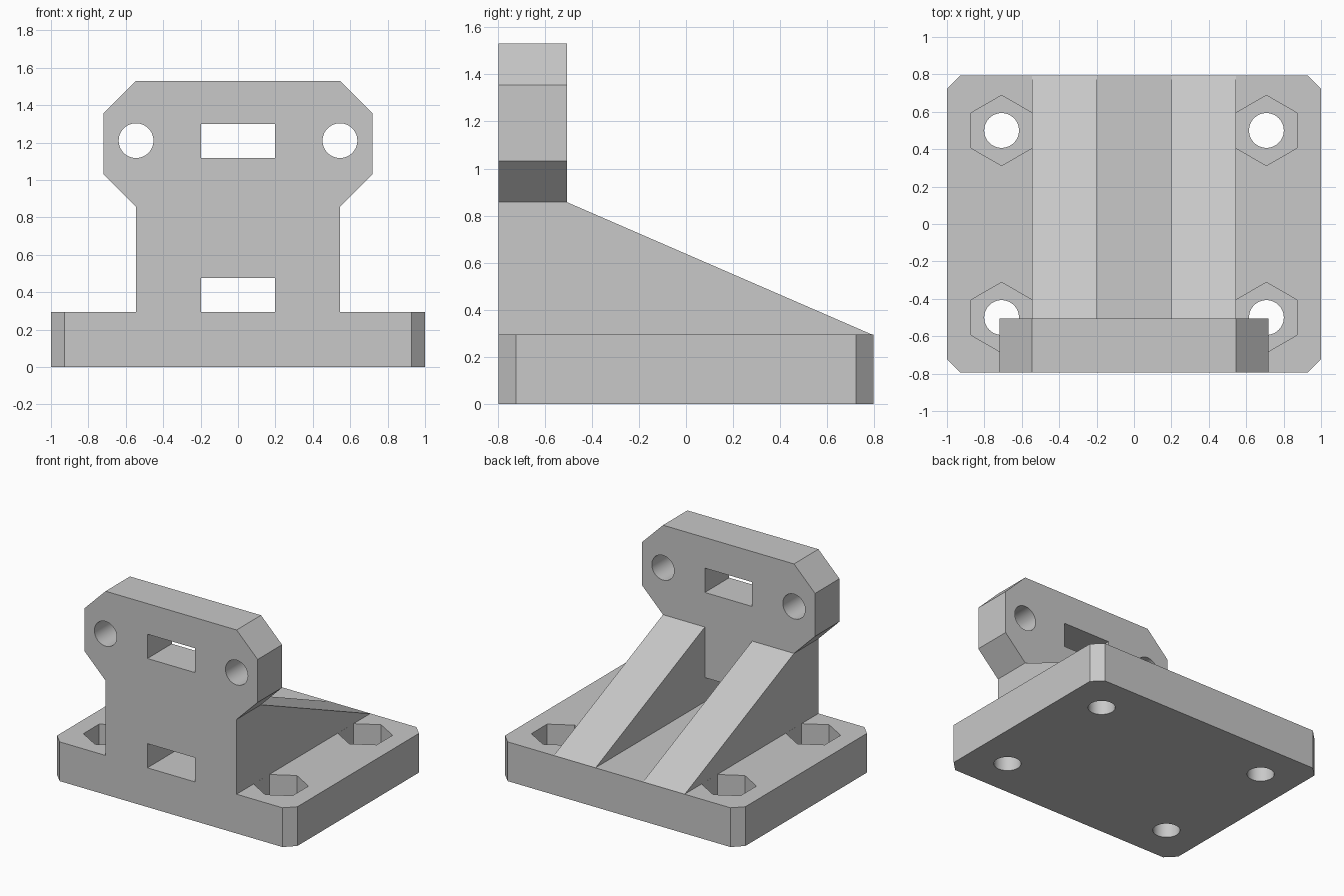
import bpy
import bmesh
from math import radians
from mathutils import Matrix, Vector

cube = bpy.data.objects.get("Cube")
if cube:
    bpy.data.objects.remove(cube, do_unlink=True)

# Main dimensions
BASE_TOP = 0.295
HALF_DEPTH = 0.795
PLATE_BACK = -0.505
COLUMN = 0.545
SLOT = 0.197
HOLE_R = 0.093

grey = bpy.data.materials.new("plain grey")
grey.use_nodes = True
grey.diffuse_color = (0.58, 0.58, 0.58, 1)
grey.node_tree.nodes["Principled BSDF"].inputs["Base Color"].default_value = grey.diffuse_color


def finish(bm, name):
    bmesh.ops.recalc_face_normals(bm, faces=bm.faces)
    mesh = bpy.data.meshes.new(name)
    bm.to_mesh(mesh)
    bm.free()
    mesh.materials.append(grey)
    obj = bpy.data.objects.new(name, mesh)
    bpy.context.collection.objects.link(obj)
    return obj


def prism(name, points, along):
    """Extrude a closed outline of 3D points along a vector."""
    bm = bmesh.new()
    face = bm.faces.new([bm.verts.new(p) for p in points])
    new = bmesh.ops.extrude_face_region(bm, geom=[face])["geom"]
    verts = [v for v in new if isinstance(v, bmesh.types.BMVert)]
    bmesh.ops.translate(bm, verts=verts, vec=Vector(along))
    return finish(bm, name)


def rod(centre, radius, length, sides, turn):
    bm = bmesh.new()
    bmesh.ops.create_cone(bm, cap_ends=True, segments=sides, radius1=radius, radius2=radius,
                          depth=length, matrix=Matrix.Translation(centre) @ turn)
    return finish(bm, "cutter")


def block(x, y, z):
    outline = [(x[0], y[0], z[0]), (x[1], y[0], z[0]), (x[1], y[0], z[1]), (x[0], y[0], z[1])]
    return prism("cutter", outline, (0, y[1] - y[0], 0))


def cut(obj, cutter):
    cutter.hide_render = True
    mod = obj.modifiers.new("cut", "BOOLEAN")
    mod.operation = "DIFFERENCE"
    mod.solver = "EXACT"
    mod.object = cutter
    bpy.ops.object.select_all(action="DESELECT")
    bpy.context.view_layer.objects.active = obj
    obj.select_set(True)
    bpy.ops.object.modifier_apply(modifier=mod.name)
    bpy.data.objects.remove(cutter, do_unlink=True)


def smooth(obj):
    bpy.ops.object.select_all(action="DESELECT")
    bpy.context.view_layer.objects.active = obj
    obj.select_set(True)
    bpy.ops.object.shade_smooth_by_angle(angle=radians(30))


# Base slab with clipped corners
c = 0.073
quarter = [(1, HALF_DEPTH - c), (1 - c, HALF_DEPTH)]
right = [(x, -y) for x, y in reversed(quarter)] + quarter
outline = right + [(-x, y) for x, y in reversed(right)]
base = prism("base", [(x, y, 0) for x, y in outline], (0, 0, BASE_TOP))

# Bolt holes with hexagonal nut pockets open at the top
upright_axis = Matrix.Identity(4)
for x in (-0.708, 0.708):
    for y in (-0.5, 0.5):
        cut(base, rod((x, y, 0.1), HOLE_R, 0.6, 48, upright_axis))
        cut(base, rod((x, y, BASE_TOP - 0.16 + 0.2), 0.188, 0.4, 6, upright_axis))
smooth(base)

# Upright plate with a wider eight-sided head
side = [(COLUMN, BASE_TOP), (COLUMN, 0.857), (0.72, 1.032), (0.72, 1.355), (COLUMN, 1.53)]
outline = side + [(-x, z) for x, z in reversed(side)]
plate = prism("upright_plate", [(x, -HALF_DEPTH, z) for x, z in outline],
              (0, PLATE_BACK + HALF_DEPTH, 0))

# Round holes and rectangular slots through the plate
lying = Matrix.Rotation(radians(90), 4, "X")
for x in (-COLUMN, COLUMN):
    cut(plate, rod((x, -0.65, 1.21), HOLE_R, 0.6, 48, lying))
for low, high in ((BASE_TOP - 0.1, 0.477), (1.117, 1.3)):
    cut(plate, block((-SLOT, SLOT), (-1, -0.3), (low, high)))
smooth(plate)

# Sloping ribs behind the plate
for name, x in (("left_rib", SLOT), ("right_rib", -COLUMN)):
    prism(name, [(x, PLATE_BACK, BASE_TOP), (x, HALF_DEPTH - 0.005, BASE_TOP),
                 (x, PLATE_BACK, 0.857)], (COLUMN - SLOT, 0, 0))
